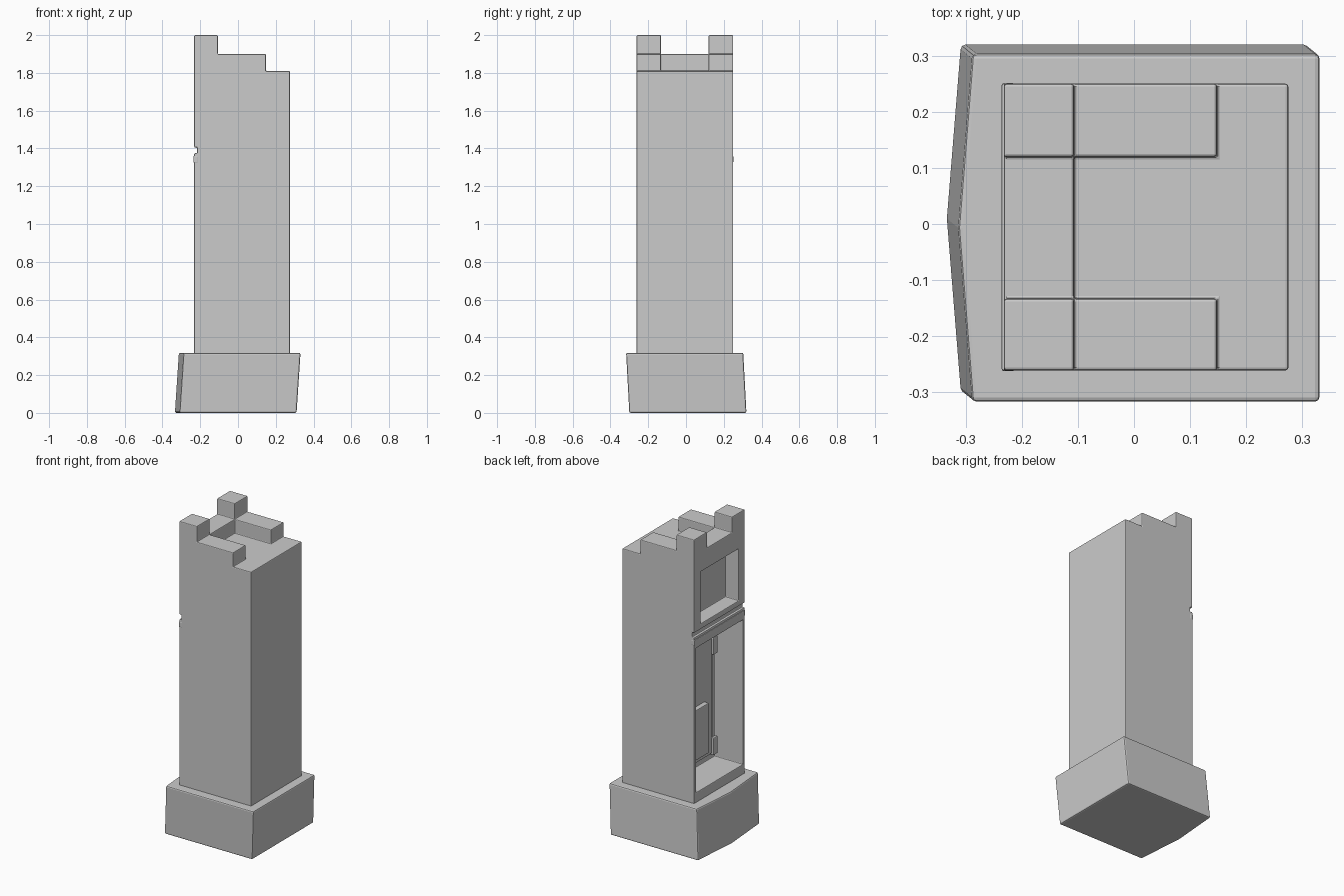
import bpy, bmesh

if "Cube" in bpy.data.objects:
    bpy.data.objects.remove(bpy.data.objects["Cube"])

stone = bpy.data.materials.new("plain_grey")
stone.diffuse_color = (0.6, 0.6, 0.6, 1)
stone.use_nodes = True
stone.node_tree.nodes["Principled BSDF"].inputs["Base Color"].default_value = stone.diffuse_color


def make_object(name, bm):
    bmesh.ops.recalc_face_normals(bm, faces=bm.faces)
    mesh = bpy.data.meshes.new(name)
    bm.to_mesh(mesh)
    bm.free()
    mesh.materials.append(stone)
    obj = bpy.data.objects.new(name, mesh)
    bpy.context.scene.collection.objects.link(obj)
    return obj


def box(name, x, y, z, bevel=0.0):
    """Box from (min, max) ranges on each axis."""
    bm = bmesh.new()
    bmesh.ops.create_cube(bm, size=1)
    for v in bm.verts:
        v.co = [r[0] if c < 0 else r[1] for c, r in zip(v.co, (x, y, z))]
    obj = make_object(name, bm)
    if bevel:
        add_bevel(obj, bevel)
    return obj


def add_bevel(obj, width):
    mod = obj.modifiers.new("soft_edges", 'BEVEL')
    mod.width = width
    mod.segments = 2
    mod.limit_method = 'ANGLE'
    mod.angle_limit = 0.5


def carve(obj, cuts):
    """Subtract boxes, bake the result and delete the cutters."""
    cutters = []
    for ranges in cuts:
        cutter = box("cutter", *ranges)
        cutter.hide_render = True
        mod = obj.modifiers.new("cut", 'BOOLEAN')
        mod.operation = 'DIFFERENCE'
        mod.solver = 'EXACT'
        mod.object = cutter
        cutters.append(cutter)
    bpy.context.view_layer.update()
    graph = bpy.context.evaluated_depsgraph_get()
    baked = bpy.data.meshes.new_from_object(obj.evaluated_get(graph))
    obj.modifiers.clear()
    obj.data = baked
    for cutter in cutters:
        bpy.data.objects.remove(cutter)


# Leaning plinth: five-sided footprint, with its top shifted sideways
bm = bmesh.new()
outline = [(-0.309, -0.30), (0.31, -0.30), (0.31, 0.32), (-0.309, 0.32), (-0.334, 0.01)]
face = bm.faces.new([bm.verts.new((x, y, 0)) for x, y in outline])
top = bmesh.ops.extrude_face_region(bm, geom=[face])["geom"]
bmesh.ops.translate(bm, vec=(0.021, -0.017, 0.318),
                    verts=[g for g in top if isinstance(g, bmesh.types.BMVert)])
plinth = make_object("plinth", bm)
add_bevel(plinth, 0.008)

# Tower: stepped top, window recess, groove and tall niche
LEFT = -0.232
tower = box("tower", (LEFT, 0.275), (-0.261, 0.25), (0.30, 2.0))
carve(tower, [
    ((-0.107, 1), (-1, 1), (1.90, 2.2)),            # behind the tall corners
    ((-1, 1), (-0.133, 0.12), (1.90, 2.2)),         # gap between the corners
    ((0.148, 1), (-1, 1), (1.81, 2.2)),             # low front strip
    ((-0.107, 1), (-0.133, 0.12), (1.81, 2.2)),     # sunken floor
    ((-1, LEFT + 0.095), (-0.20, 0.18), (1.44, 1.77)),   # window
    ((-1, LEFT + 0.015), (-1, 1), (1.375, 1.405)),       # groove
    ((-1, LEFT + 0.20), (-0.242, 0.231), (0.38, 1.30)),  # niche
])
add_bevel(tower, 0.005)

# Ledge above the niche
box("ledge", (LEFT - 0.004, LEFT + 0.02), (-0.262, 0.251), (1.325, 1.36), 0.004)

# Door inside the niche: upper panel, thicker lower panel
BACK = LEFT + 0.20
box("door_panel", (BACK - 0.03, BACK + 0.01), (-0.17, 0.16), (0.43, 1.24), 0.005)
box("lower_panel", (BACK - 0.06, BACK), (-0.10, 0.09), (0.47, 0.79), 0.005)

# Posts with end blocks on both sides of the door
for y, side in ((-0.197, "right"), (0.187, "left")):
    box("post_" + side, (BACK - 0.025, BACK + 0.01), (y - 0.012, y + 0.012), (0.42, 1.16), 0.004)
    for z, level in ((0.42, "lower"), (1.06, "upper")):
        box(f"block_{side}_{level}", (BACK - 0.04, BACK + 0.01),
            (y - 0.022, y + 0.022), (z, z + 0.11), 0.005)
